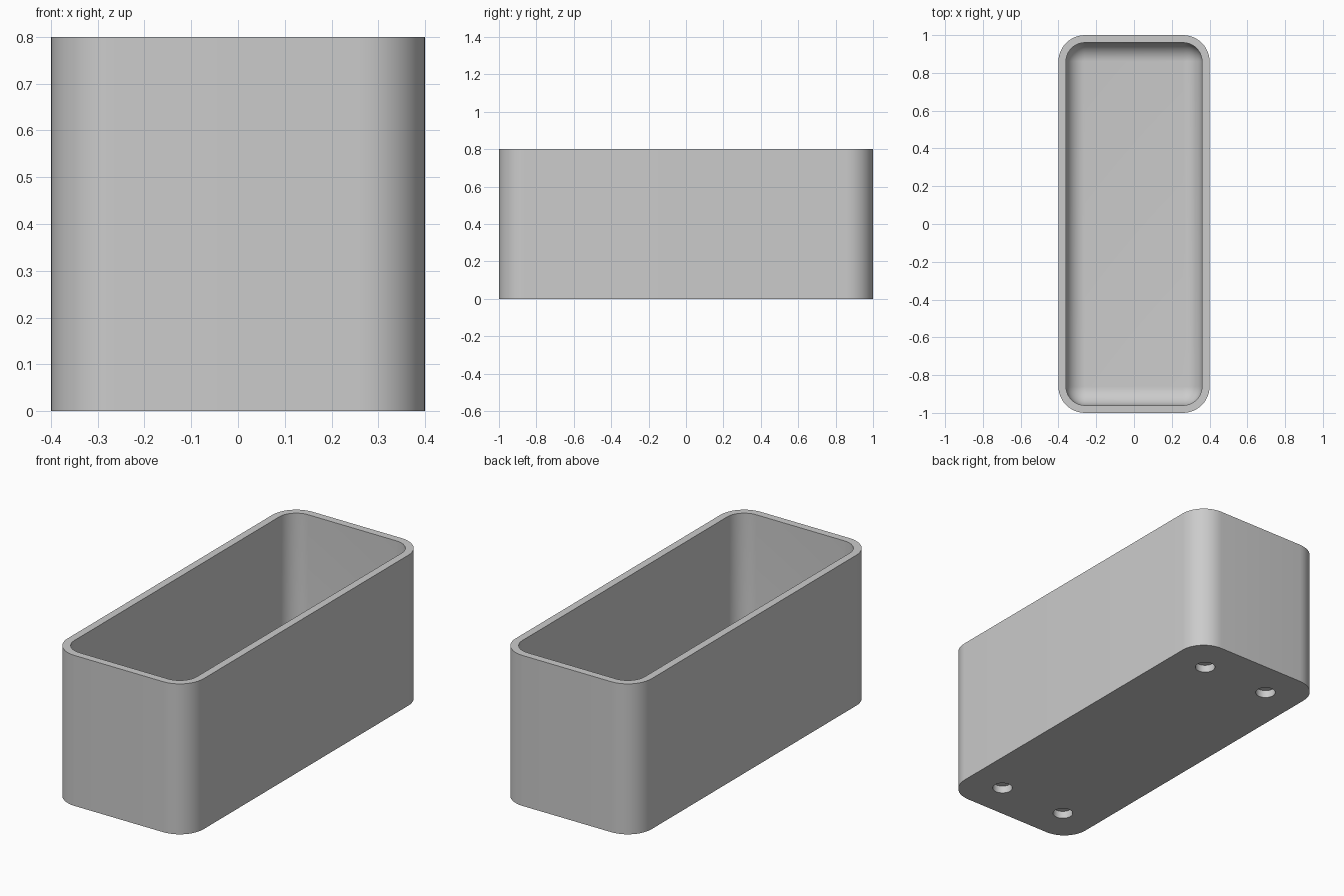
import bpy, bmesh, math

cube = bpy.data.objects.get("Cube")
if cube:
    bpy.data.objects.remove(cube, do_unlink=True)

HALF_X, HALF_Y, HEIGHT = 0.4, 1.0, 0.8
CORNER, WALL, FLOOR = 0.14, 0.04, 0.08
STEPS = 12

grey = bpy.data.materials.new("light grey")
grey.use_nodes = True
colour = (0.6, 0.6, 0.6, 1)
grey.diffuse_color = colour
grey.node_tree.nodes["Principled BSDF"].inputs["Base Color"].default_value = colour


def ring(bm, inset, z):
    """Rounded rectangle loop, drawn in from the outer outline."""
    radius = CORNER - inset
    verts = []
    for quarter, (sx, sy) in enumerate([(1, 1), (-1, 1), (-1, -1), (1, -1)]):
        for i in range(STEPS + 1):
            a = (quarter + i / STEPS) * math.pi / 2
            verts.append(bm.verts.new((sx * (HALF_X - CORNER) + radius * math.cos(a),
                                       sy * (HALF_Y - CORNER) + radius * math.sin(a), z)))
    return verts


# Tray shell: outer wall, flat rim, inner wall, filleted floor
fillet = CORNER - WALL
profile = [(0, 0), (0, HEIGHT), (WALL, HEIGHT)]
for i in range(STEPS + 1):
    a = i / STEPS * math.pi / 2
    profile.append((WALL + fillet * (1 - math.cos(a)), FLOOR + fillet * (1 - math.sin(a))))

bm = bmesh.new()
rings = [ring(bm, inset, z) for inset, z in profile]
for low, high in zip(rings, rings[1:]):
    for i in range(len(low)):
        j = (i + 1) % len(low)
        bm.faces.new((low[i], low[j], high[j], high[i]))
bm.faces.new(rings[0][::-1])
bm.faces.new(rings[-1])
bmesh.ops.remove_doubles(bm, verts=bm.verts, dist=0.0001)
bmesh.ops.recalc_face_normals(bm, faces=bm.faces)
mesh = bpy.data.meshes.new("tray")
bm.to_mesh(mesh)
bm.free()
tray = bpy.data.objects.new("tray", mesh)
bpy.context.collection.objects.link(tray)
mesh.materials.append(grey)

# Blind round holes under the four corners
bm = bmesh.new()
for x in (-0.2, 0.2):
    for y in (-0.8, 0.8):
        made = bmesh.ops.create_cone(bm, cap_ends=True, segments=32,
                                     radius1=0.05, radius2=0.05, depth=0.08)
        bmesh.ops.translate(bm, verts=made["verts"], vec=(x, y, 0))
mesh = bpy.data.meshes.new("hole_cutter")
bm.to_mesh(mesh)
bm.free()
mesh.materials.append(grey)
cutter = bpy.data.objects.new("hole_cutter", mesh)
bpy.context.collection.objects.link(cutter)

cut = tray.modifiers.new("holes", "BOOLEAN")
cut.operation = "DIFFERENCE"
cut.solver = "EXACT"
cut.object = cutter
bpy.ops.object.select_all(action="DESELECT")
tray.select_set(True)
bpy.context.view_layer.objects.active = tray
bpy.ops.object.modifier_apply(modifier=cut.name)
bpy.data.objects.remove(cutter, do_unlink=True)
bpy.ops.object.shade_smooth_by_angle(angle=math.radians(35))
